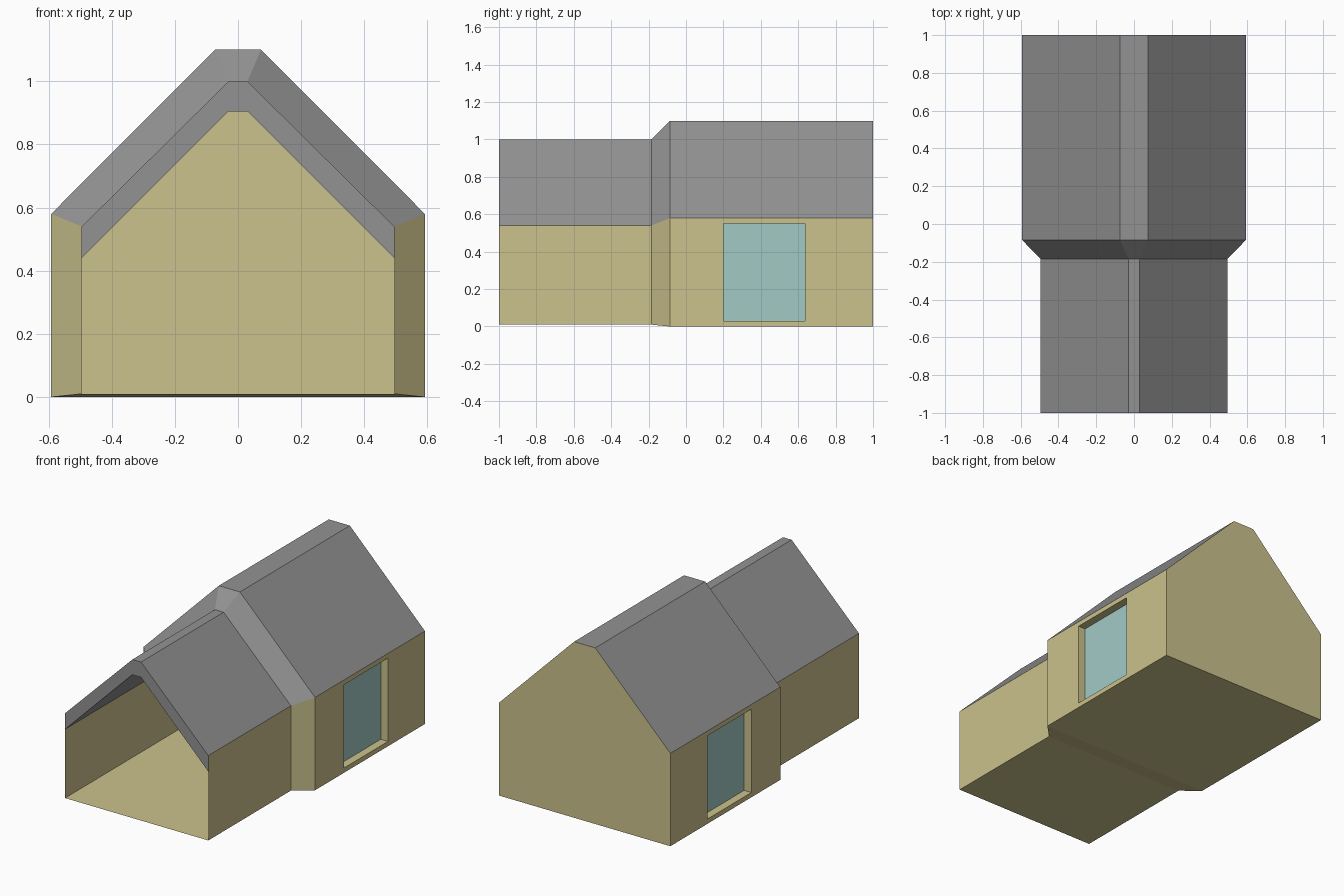
import bpy
import bmesh

cube = bpy.data.objects.get("Cube")
if cube:
    bpy.data.objects.remove(cube, do_unlink=True)


def material(name, color):
    m = bpy.data.materials.new(name)
    m.use_nodes = True
    m.diffuse_color = (*color, 1)
    m.node_tree.nodes["Principled BSDF"].inputs["Base Color"].default_value = (*color, 1)
    return m


WALL = material("sand wall", (0.60, 0.54, 0.265))
ROOF = material("grey roof", (0.29, 0.29, 0.29))
GLASS = material("pale blue glass", (0.36, 0.59, 0.56))


def make(name, faces, mat):
    """Build one flat-shaded object from a list of polygons."""
    bm = bmesh.new()
    for face in faces:
        bm.faces.new([bm.verts.new(p) for p in face])
    bmesh.ops.remove_doubles(bm, verts=bm.verts[:], dist=0.0005)
    mesh = bpy.data.meshes.new(name)
    bm.to_mesh(mesh)
    bm.free()
    mesh.materials.append(mat)
    obj = bpy.data.objects.new(name, mesh)
    bpy.context.scene.collection.objects.link(obj)
    return obj


def ring(y, half, base, eave, ridge, top):
    """House outline: floor, right wall, roof, left wall."""
    outline = [(-half, base), (half, base), (half, eave),
               (ridge, top), (-ridge, top), (-half, eave)]
    return [(x, y, z) for x, z in outline]


def strips(a, b, sides, inward=False):
    """Quads between two rings along the chosen sides."""
    quads = []
    for i in sides:
        j = (i + 1) % 6
        q = [a[i], b[i], b[j], a[j]]
        quads.append(q[::-1] if inward else q)
    return quads


FLOOR, WALLS, SLOPES = [0], [1, 5], [2, 3, 4]
FRONT, STEP, STEP_END, INNER_BACK, BACK = -1.0, -0.185, -0.085, 0.9, 1.0


def small(y):
    return ring(y, 0.495, 0.01, 0.54, 0.03, 1.0)


def large(y):
    return ring(y, 0.592, 0.0, 0.58, 0.073, 1.1)


def inner(y):
    return ring(y, 0.495, 0.01, 0.44, 0.03, 0.905)


# Open front section, sloped step and back gable
make("front_walls", strips(small(FRONT), small(STEP), FLOOR + WALLS), WALL)
make("step_walls", strips(small(STEP), large(STEP_END), FLOOR + WALLS), WALL)
make("rear_floor", strips(large(STEP_END), large(BACK), FLOOR), WALL)
make("back_gable", [large(BACK)[::-1]], WALL)

# Roof skin with its thick front edge and underside
roof = (strips(small(FRONT), small(STEP), SLOPES)
        + strips(small(STEP), large(STEP_END), SLOPES)
        + strips(large(STEP_END), large(BACK), SLOPES)
        + strips(inner(FRONT), small(FRONT), SLOPES)
        + strips(inner(FRONT), inner(INNER_BACK), SLOPES, True))
make("roof", roof, ROOF)

# Room lining
make("room_lining", strips(inner(STEP), inner(INNER_BACK), FLOOR + WALLS, True)
     + [inner(INNER_BACK)], WALL)


def rect(x, y0, y1, z0, z1):
    return [(x, y0, z0), (x, y1, z0), (x, y1, z1), (x, y0, z1)]


# Rear side walls with recessed windows
for label, s in (("left", 1), ("right", -1)):
    outer = rect(s * 0.592, STEP_END, BACK, 0.0, 0.58)
    hole = rect(s * 0.592, 0.2, 0.635, 0.03, 0.55)
    pane = rect(s * 0.542, 0.2, 0.635, 0.03, 0.55)
    wall = []
    for a, b in ((outer, hole), (hole, pane)):
        for i in range(4):
            j = (i + 1) % 4
            wall.append([a[i], a[j], b[j], b[i]][::s])
    make("rear_wall_" + label, wall, WALL)
    make("window_" + label, [pane[::s]], GLASS)
